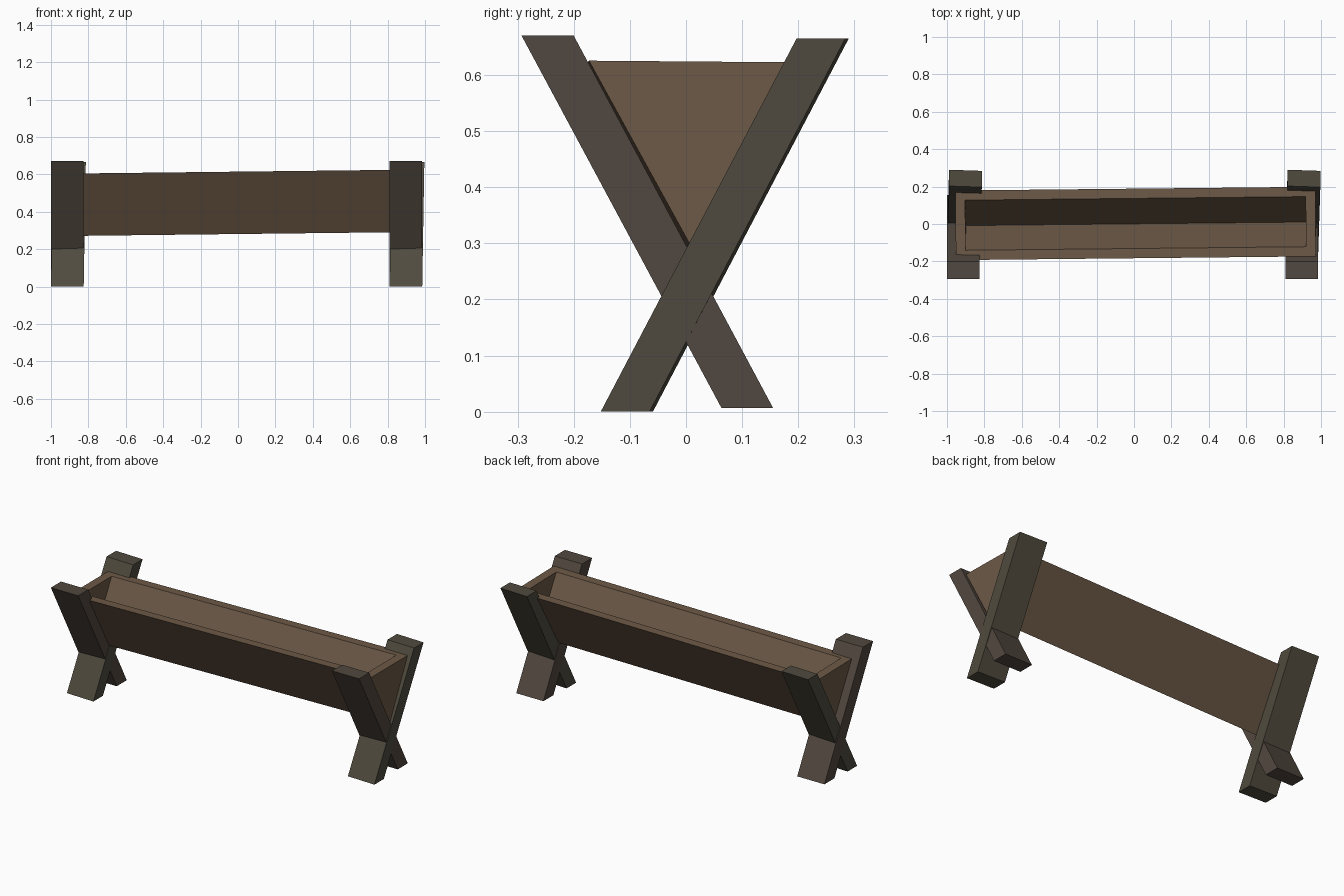
import bpy, bmesh

if "Cube" in bpy.data.objects:
    bpy.data.objects.remove(bpy.data.objects["Cube"])


def material(name, rgb):
    m = bpy.data.materials.new(name)
    m.diffuse_color = (*rgb, 1)
    m.use_nodes = True
    m.node_tree.nodes["Principled BSDF"].inputs["Base Color"].default_value = m.diffuse_color
    return m


TROUGH_WOOD = material("trough_wood", (0.15, 0.10, 0.062))
BROWN_WOOD = material("brown_leg_wood", (0.083, 0.064, 0.050))
GREY_WOOD = material("grey_leg_wood", (0.080, 0.070, 0.049))


def finish(name, bm, mat):
    bmesh.ops.recalc_face_normals(bm, faces=bm.faces)
    mesh = bpy.data.meshes.new(name)
    bm.to_mesh(mesh)
    bm.free()
    mesh.materials.append(mat)
    obj = bpy.data.objects.new(name, mesh)
    bpy.context.collection.objects.link(obj)
    return obj


def leg(name, x, profile, lean, twist, mat):
    """Plank: y-z outline extruded along x, leaning in x and twisted in y."""
    bm = bmesh.new()
    rings = []
    for side in (-1, 1):
        rings.append([bm.verts.new((x + side * 0.0875 + lean * z, y - side * twist, z))
                      for y, z in profile])
    a, b = rings
    bm.faces.new(a)
    bm.faces.new(b)
    for i in range(4):
        j = (i + 1) % 4
        bm.faces.new((a[i], a[j], b[j], b[i]))
    finish(name, bm, mat)


# Crossed legs at both ends
front_top = [(-0.293, 0.67), (-0.20, 0.67), (0.155, 0.007), (0.063, 0.007)]
back_top = [(0.20, 0.665), (0.287, 0.665), (-0.062, 0.0), (-0.149, 0.0)]
for end, x in (("left", -0.9125), ("right", 0.8975)):
    leg(end + "_leg_leaning_front", x, front_top, 0, 0, BROWN_WOOD)
    leg(end + "_leg_leaning_back", x, back_top, 0.017, 0.003, GREY_WOOD)

# V-shaped trough, hollowed parallel to its outer walls
L, W, D = 0.9625, 0.186, 0.332
RIM = 0.052
IL, IW = L - RIM, W - RIM
ID = D * IW / W
bm = bmesh.new()


def prism_end(x, w, d):
    return [bm.verts.new(p) for p in ((x, -w, 0), (x, w, 0), (x, 0, -d))]


outer = prism_end(-L, W, D), prism_end(L, W, D)
inner = prism_end(-IL, IW, ID), prism_end(IL, IW, ID)
for a, b in (outer, inner):
    bm.faces.new(a)
    bm.faces.new(b)
    bm.faces.new((a[0], a[2], b[2], b[0]))
    bm.faces.new((a[1], a[2], b[2], b[1]))

# Flat rim around the opening
o = [outer[0][0], outer[1][0], outer[1][1], outer[0][1]]
n = [inner[0][0], inner[1][0], inner[1][1], inner[0][1]]
for i in range(4):
    j = (i + 1) % 4
    bm.faces.new((o[i], o[j], n[j], n[i]))

# The trough sits slightly askew in its stand
trough = finish("trough", bm, TROUGH_WOOD)
trough.location = (0.0085, 0.003, 0.613)
trough.rotation_euler = (-0.008, -0.0115, 0.0104)
